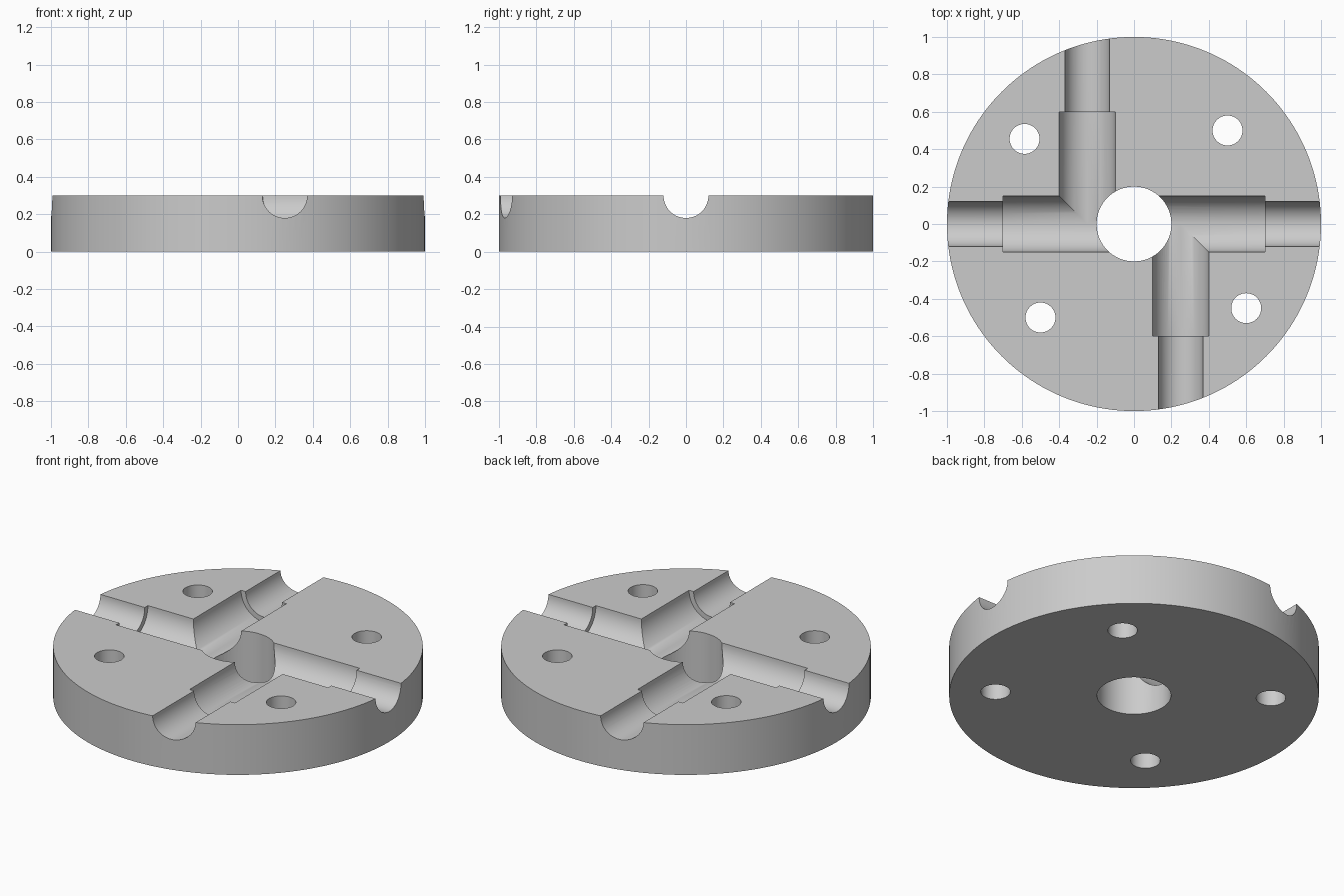
import bpy
from math import pi, radians

cube = bpy.data.objects.get("Cube")
if cube:
    bpy.data.objects.remove(cube, do_unlink=True)

HEIGHT = 0.3

grey = bpy.data.materials.new("plain_grey")
grey.use_nodes = True
grey.diffuse_color = (0.6, 0.6, 0.6, 1)
grey.node_tree.nodes["Principled BSDF"].inputs["Base Color"].default_value = (0.6, 0.6, 0.6, 1)


def cylinder(name, radius, depth, location, rotation=(0, 0, 0), sides=64):
    bpy.ops.mesh.primitive_cylinder_add(vertices=sides, radius=radius, depth=depth,
                                        location=location, rotation=rotation)
    obj = bpy.context.object
    obj.name = name
    obj.data.materials.append(grey)
    return obj


def groove(name, radius, axis, start, end, offset):
    """Horizontal cutter along x or y, its axis lying in the top face."""
    mid = (start + end) / 2
    if axis == "x":
        place, turn = (mid, offset, HEIGHT), (0, pi / 2, 0)
    else:
        place, turn = (offset, mid, HEIGHT), (pi / 2, 0, 0)
    return cylinder(name, radius, abs(end - start), place, turn)


# Round plate
plate = cylinder("grooved_disc", 1, HEIGHT, (0, 0, HEIGHT / 2), sides=160)

# Straight channel across the plate
cutters = [groove("wide_cross_cutter", 0.15, "x", -0.7, 0.7, 0)]

# Stepped channels, repeated with half-turn symmetry
for s in (1, -1):
    cutters += [
        groove("narrow_cross_cutter", 0.12, "x", s * 0.6, s * 1.1, 0),
        groove("wide_branch_cutter", 0.15, "y", 0, -s * 0.6, s * 0.25),
        groove("narrow_branch_cutter", 0.12, "y", -s * 0.5, -s * 1.1, s * 0.25),
    ]

# Centre bore and four bolt holes
cutters.append(cylinder("bore_cutter", 0.2, 1, (0, 0, 0.1)))
for x, y in ((0.5, 0.5), (-0.5, -0.5), (0.6, -0.45), (-0.585, 0.455)):
    cutters.append(cylinder("bolt_hole_cutter", 0.08, 1, (x, y, 0.1), sides=48))

# Cut everything out of the plate, then discard the cutters
bpy.ops.object.select_all(action="DESELECT")
bpy.context.view_layer.objects.active = plate
plate.select_set(True)
for cutter in cutters:
    cutter.hide_render = True
    mod = plate.modifiers.new("cut", "BOOLEAN")
    mod.operation = "DIFFERENCE"
    mod.solver = "EXACT"
    mod.object = cutter
    bpy.ops.object.modifier_apply(modifier=mod.name)
    bpy.data.objects.remove(cutter, do_unlink=True)

bpy.ops.object.shade_smooth_by_angle(angle=radians(30))
